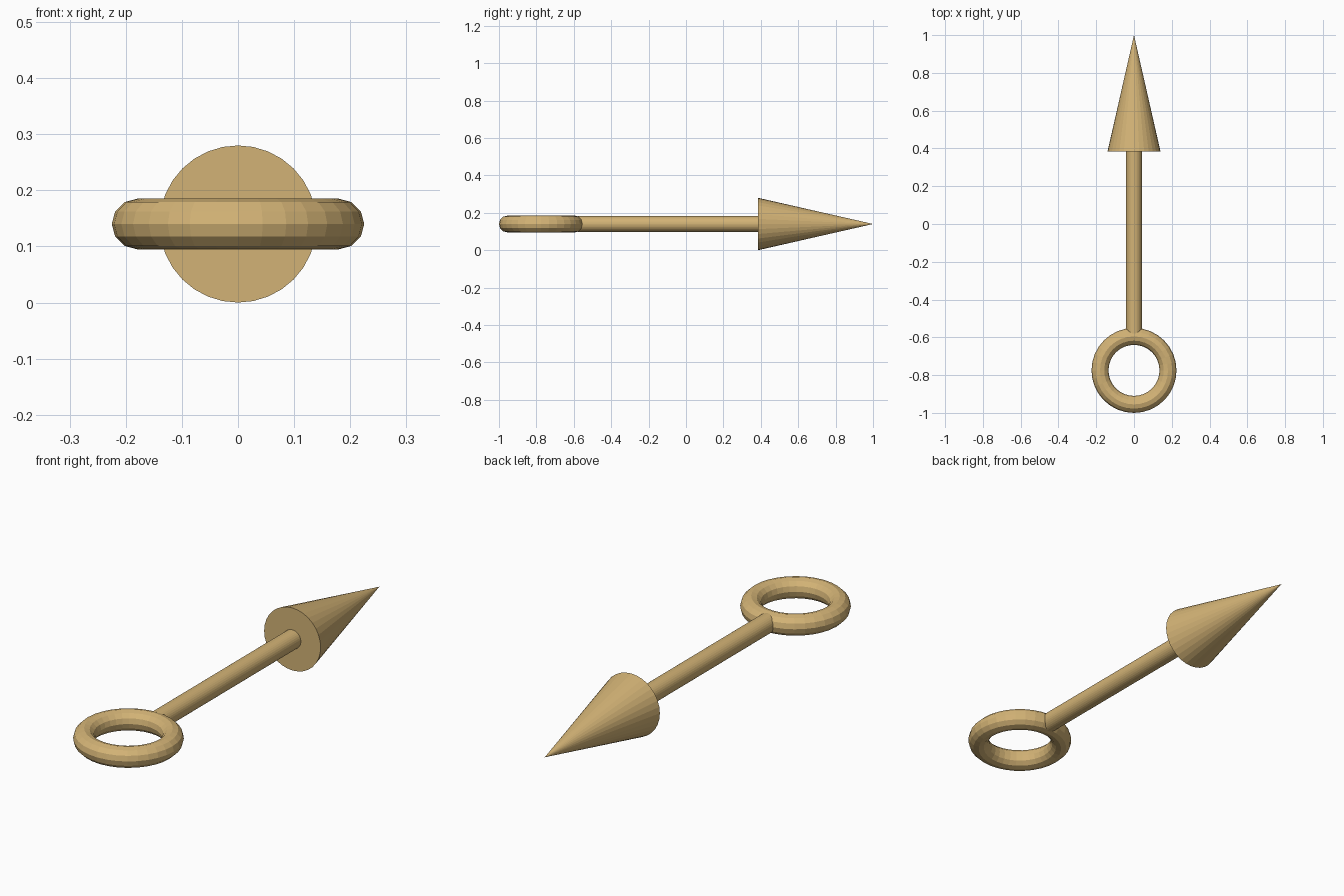
import bpy
import math

if "Cube" in bpy.data.objects:
    bpy.data.objects.remove(bpy.data.objects["Cube"])

CENTRE_Z = 0.14
ALONG_Y = (-math.pi / 2, 0, 0)   # turns a primitive's +z axis to +y


def name_active(name):
    bpy.context.object.name = name


# Pointed head
head_base, head_tip = 0.385, 1.0
bpy.ops.mesh.primitive_cone_add(
    vertices=32, radius1=0.14, radius2=0, depth=head_tip - head_base,
    location=(0, (head_base + head_tip) / 2, CENTRE_Z), rotation=ALONG_Y)
name_active("arrow_head")

# Straight shaft, ending inside the ring tube
shaft_start, shaft_end = -0.58, 0.39
bpy.ops.mesh.primitive_cylinder_add(
    vertices=32, radius=0.042, depth=shaft_end - shaft_start,
    location=(0, (shaft_start + shaft_end) / 2, CENTRE_Z), rotation=ALONG_Y)
name_active("shaft")

# Flat-lying ring at the tail
bpy.ops.mesh.primitive_torus_add(
    major_segments=32, minor_segments=12, major_radius=0.18, minor_radius=0.045,
    location=(0, -0.775, CENTRE_Z))
name_active("tail_ring")

# One tan material for every part
tan = bpy.data.materials.new("tan")
tan.diffuse_color = (0.65, 0.45, 0.18, 1)
tan.use_nodes = True
tan.node_tree.nodes["Principled BSDF"].inputs["Base Color"].default_value = tan.diffuse_color
for obj in bpy.data.objects:
    obj.data.materials.append(tan)
